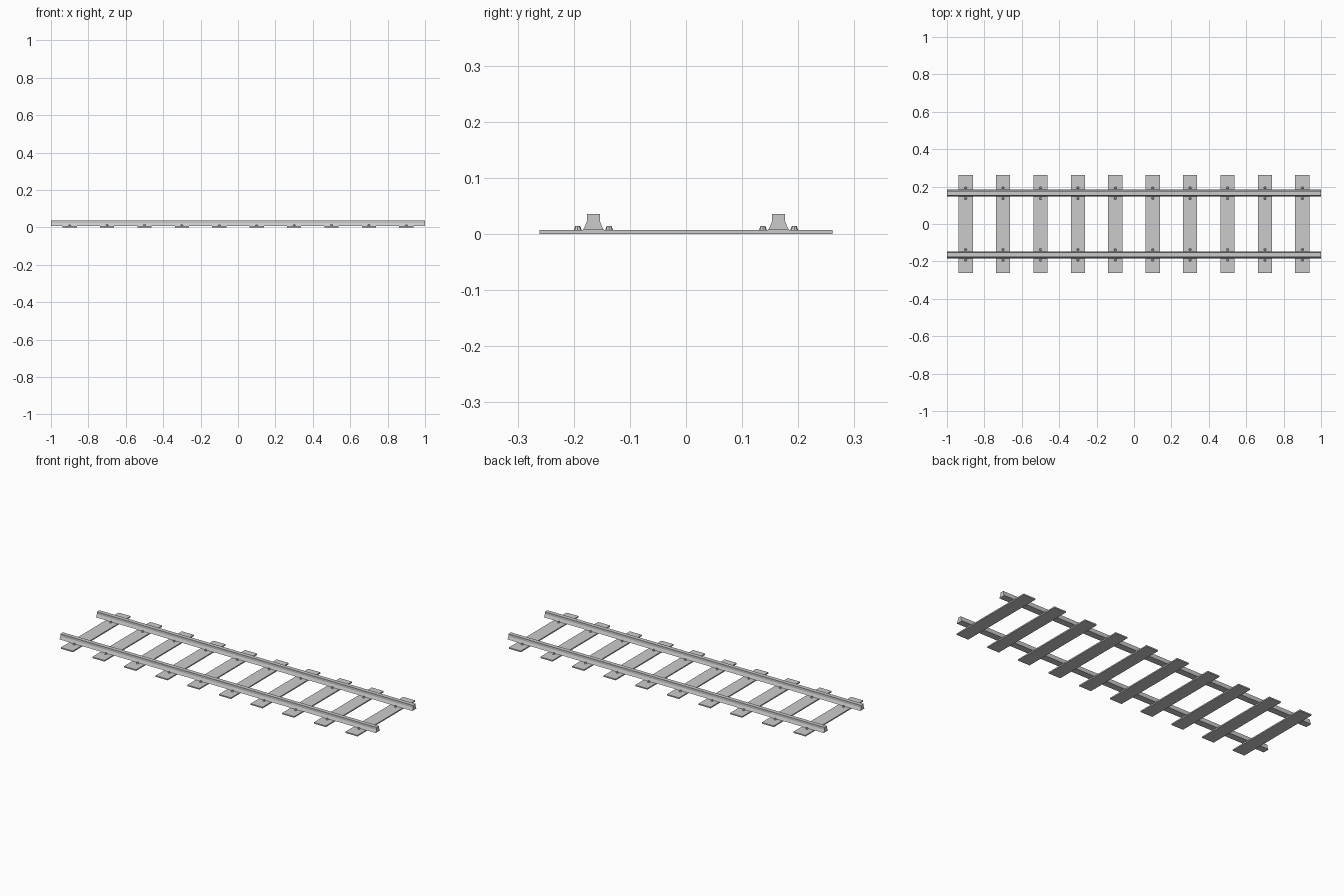
import bpy, bmesh

cube = bpy.data.objects.get("Cube")
if cube:
    bpy.data.objects.remove(cube, do_unlink=True)

grey = bpy.data.materials.new("light_grey")
grey.use_nodes = True
colour = (0.6, 0.6, 0.6, 1)
grey.diffuse_color = colour
grey.node_tree.nodes["Principled BSDF"].inputs["Base Color"].default_value = colour

SLEEPER_TOP = 0.007
RAIL_Y = 0.165
SLEEPER_XS = [-0.9 + 0.2 * i for i in range(10)]


def add_object(name, bm):
    bmesh.ops.recalc_face_normals(bm, faces=bm.faces)
    mesh = bpy.data.meshes.new(name)
    bm.to_mesh(mesh)
    bm.free()
    mesh.materials.append(grey)
    obj = bpy.data.objects.new(name, mesh)
    bpy.context.collection.objects.link(obj)
    return obj


def sleeper(name, x):
    bm = bmesh.new()
    bmesh.ops.create_cube(bm, size=1)
    bmesh.ops.scale(bm, vec=(0.076, 0.522, SLEEPER_TOP), verts=bm.verts)
    bmesh.ops.translate(bm, vec=(x, 0, SLEEPER_TOP / 2), verts=bm.verts)
    return add_object(name, bm)


def rail(name, y):
    # Flared foot narrowing to a square head, extruded along x
    half = [(0.019, SLEEPER_TOP), (0.0165, 0.011), (0.0135, 0.018),
            (0.0115, 0.023), (0.0115, 0.036)]
    profile = half + [(-w, z) for w, z in reversed(half)]
    bm = bmesh.new()
    end = bm.faces.new([bm.verts.new((-1, y + w, z)) for w, z in profile])
    ext = bmesh.ops.extrude_face_region(bm, geom=[end], use_keep_orig=True)
    moved = [v for v in ext["geom"] if isinstance(v, bmesh.types.BMVert)]
    bmesh.ops.translate(bm, vec=(2, 0, 0), verts=moved)
    return add_object(name, bm)


def bolt(name, x, y):
    bm = bmesh.new()
    bmesh.ops.create_cone(bm, cap_ends=True, segments=8, radius1=0.007,
                          radius2=0.0045, depth=0.007)
    bmesh.ops.translate(bm, vec=(x, y, SLEEPER_TOP + 0.0035), verts=bm.verts)
    return add_object(name, bm)


# Sleepers with a bolt on each side of each rail
for i, x in enumerate(SLEEPER_XS, 1):
    sleeper(f"sleeper_{i}", x)
    for side, y in (("front", -RAIL_Y), ("back", RAIL_Y)):
        for n, offset in enumerate((-0.028, 0.028), 1):
            bolt(f"{side}_bolt_{i}_{n}", x, y + offset)

# Two running rails
rail("front_rail", -RAIL_Y)
rail("back_rail", RAIL_Y)
